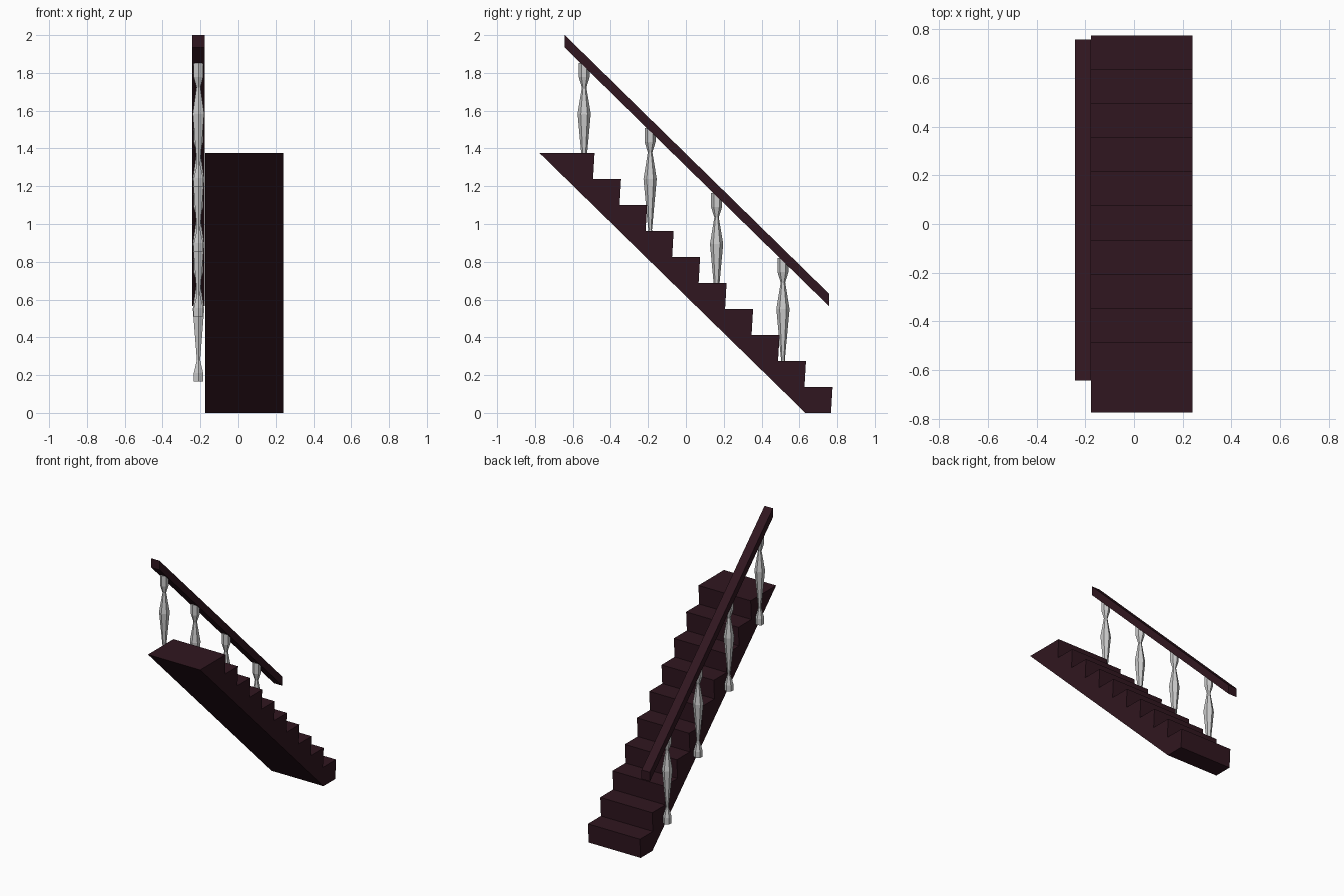
import bpy, bmesh, math

if "Cube" in bpy.data.objects:
    bpy.data.objects.remove(bpy.data.objects["Cube"])

wood = bpy.data.materials.new("dark_wood")
wood.diffuse_color = (0.03, 0.008, 0.014, 1)
wood.use_nodes = True
wood.node_tree.nodes["Principled BSDF"].inputs["Base Color"].default_value = wood.diffuse_color


def finish(name, bm, mat=None):
    bmesh.ops.recalc_face_normals(bm, faces=bm.faces)
    me = bpy.data.meshes.new(name)
    bm.to_mesh(me)
    bm.free()
    ob = bpy.data.objects.new(name, me)
    bpy.context.collection.objects.link(ob)
    if mat:
        me.materials.append(mat)
    return ob


def extrude_profile(name, pts, x0, x1, mat):
    """Extrude a (y, z) side profile along x."""
    bm = bmesh.new()
    face = bm.faces.new([bm.verts.new((x0, y, z)) for y, z in pts])
    ext = bmesh.ops.extrude_face_region(bm, geom=[face])
    verts = [g for g in ext["geom"] if isinstance(g, bmesh.types.BMVert)]
    bmesh.ops.translate(bm, verts=verts, vec=(x1 - x0, 0, 0))
    return finish(name, bm, mat)


def turned(name, profile, x, y, dz, sides):
    """Stack rings of (radius, z) into a faceted spindle."""
    bm = bmesh.new()
    rings = []
    for r, z in profile:
        angles = [2 * math.pi * (i + 0.5) / sides + math.pi / 2 - math.pi / sides for i in range(sides)]
        rings.append([bm.verts.new((x + r * math.cos(a), y + r * math.sin(a), z + dz)) for a in angles])
    for a, b in zip(rings, rings[1:]):
        for i in range(sides):
            j = (i + 1) % sides
            bm.faces.new((a[i], a[j], b[j], b[i]))
    bm.faces.new(rings[0])
    bm.faces.new(rings[-1])
    return finish(name, bm)


# Stair flight: ten raked risers over a sloping underside
STEPS, RISE, RUN = 10, 0.1375, 0.14
profile = [(0.632, 0)]
for k in range(STEPS):
    nose = 0.775 - k * RUN
    profile += [(nose - 0.008, k * RISE), (nose, (k + 1) * RISE)]
profile.append((-0.775, STEPS * RISE))
extrude_profile("stair_flight", profile, -0.176, 0.24, wood)

# Handrail with plumb-cut ends
extrude_profile("handrail", [(-0.642, 2.0), (-0.642, 1.934), (0.757, 0.565), (0.757, 0.631)],
                -0.243, -0.177, wood)

# Balusters fixed beside the flight
spindle = [(0.029, 0.165), (0.029, 0.21), (0.01, 0.28), (0.035, 0.55),
           (0.012, 0.69), (0.029, 0.745), (0.029, 0.82)]
for i in range(4):
    turned(f"baluster_{i + 1}", spindle, -0.21, 0.513 - 0.351 * i, 0.3445 * i, 6)
